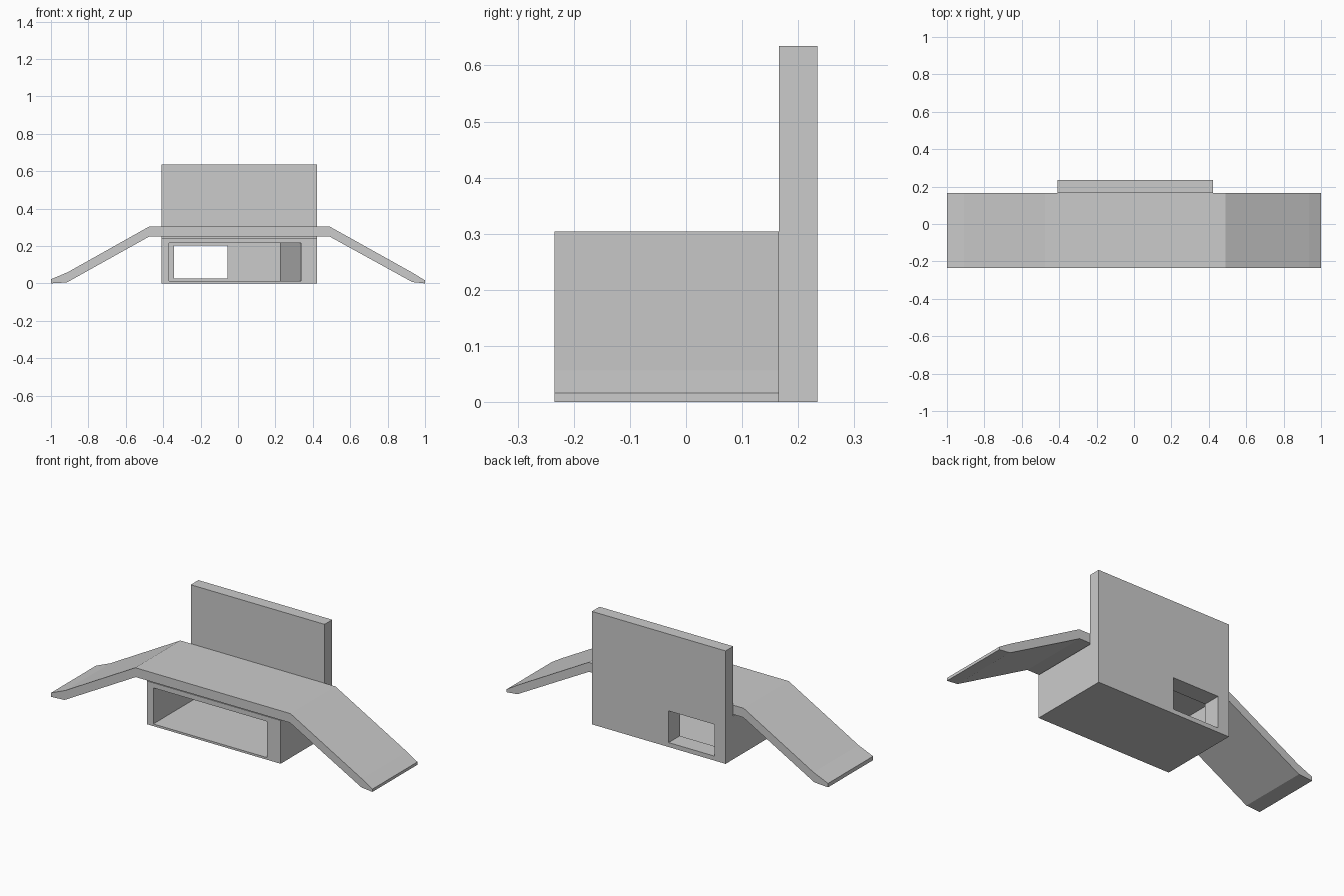
import bpy, bmesh
from mathutils import Vector

if "Cube" in bpy.data.objects:
    bpy.data.objects.remove(bpy.data.objects["Cube"])


def prism(name, profile, axis, lo, hi):
    """Extrude a closed 2D profile along an axis: x takes (y,z), y takes (x,z), z takes (x,y)."""
    bm = bmesh.new()

    def place(a, b, t):
        return {"x": (t, a, b), "y": (a, t, b), "z": (a, b, t)}[axis]

    face = bm.faces.new([bm.verts.new(place(a, b, lo)) for a, b in profile])
    ext = bmesh.ops.extrude_face_region(bm, geom=[face])
    verts = [g for g in ext["geom"] if isinstance(g, bmesh.types.BMVert)]
    bmesh.ops.translate(bm, verts=verts, vec=Vector(place(0, 0, hi - lo)))
    bmesh.ops.recalc_face_normals(bm, faces=bm.faces)
    mesh = bpy.data.meshes.new(name)
    bm.to_mesh(mesh)
    bm.free()
    obj = bpy.data.objects.new(name, mesh)
    bpy.context.collection.objects.link(obj)
    return obj


def cut(target, cutter):
    mod = target.modifiers.new(cutter.name, "BOOLEAN")
    mod.operation = "DIFFERENCE"
    mod.solver = "EXACT"
    mod.object = cutter
    bpy.context.view_layer.objects.active = target
    bpy.ops.object.modifier_apply(modifier=mod.name)
    bpy.data.objects.remove(cutter)


FRONT, WALL, BACK = -0.224, 0.166, 0.234

# Base box and tall back wall in one L-shaped side profile
base = prism("base_and_back_wall",
             [(FRONT, 0), (BACK, 0), (BACK, 0.635), (WALL, 0.635), (WALL, 0.243), (FRONT, 0.243)],
             "x", -0.41, 0.422)

# Front recess, with its right side slanting inward
cut(base, prism("recess_cutter",
                [(-0.37, -0.3), (0.338, -0.3), (0.338, FRONT), (0.228, 0.135), (-0.37, 0.135)],
                "z", 0.012, 0.215))

# Window through the back wall into the recess
cut(base, prism("window_cutter",
                [(-0.342, 0.025), (-0.056, 0.025), (-0.056, 0.203), (-0.342, 0.203)],
                "y", 0.05, 0.3))

# Bent deck with a ramp down each side
prism("ramp_deck",
      [(-1, 0), (-1, 0.022), (-0.91, 0.06), (-0.475, 0.304), (0.49, 0.304), (0.935, 0.056),
       (1, 0.016), (1, 0), (0.932, 0.007), (0.487, 0.252), (-0.472, 0.252), (-0.915, 0.005)],
      "y", -0.234, WALL)
